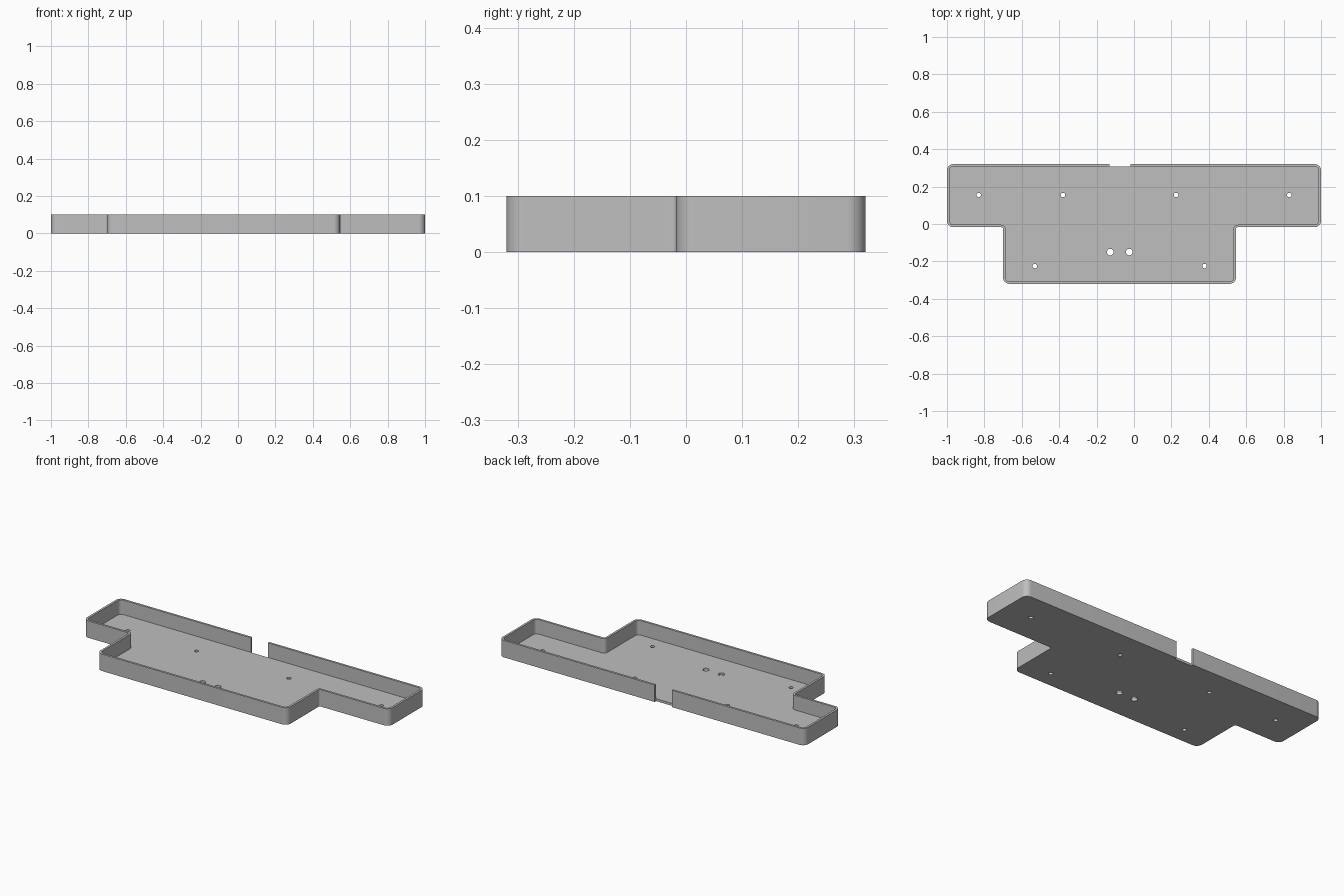
import bpy
import bmesh
import math
from mathutils import Vector, Matrix

if "Cube" in bpy.data.objects:
    bpy.data.objects.remove(bpy.data.objects["Cube"], do_unlink=True)

HEIGHT, FLOOR, WALL = 0.1, 0.014, 0.013
OUTER_R, NOOK_R, STEPS = 0.034, 0.01, 8

# Footprint corners, anticlockwise
CORNERS = [Vector(c) for c in (
    (-1, 0.32), (-1, -0.017), (-0.7, -0.017), (-0.7, -0.32),
    (0.545, -0.32), (0.545, -0.017), (1, -0.017), (1, 0.32))]


def outline(inset):
    """Rounded footprint moved inwards by inset."""
    points = []
    for i, corner in enumerate(CORNERS):
        d_in = (corner - CORNERS[i - 1]).normalized()
        d_out = (CORNERS[(i + 1) % len(CORNERS)] - corner).normalized()
        n_in, n_out = Vector((-d_in.y, d_in.x)), Vector((-d_out.y, d_out.x))
        turn = 1 if d_in.cross(d_out) > 0 else -1
        radius = OUTER_R - inset if turn > 0 else NOOK_R + inset
        centre = corner + (n_in + n_out) * (inset + turn * radius)
        for s in range(STEPS + 1):
            a = s / STEPS * math.pi / 2
            points.append(centre - turn * radius * (n_in * math.cos(a) + n_out * math.sin(a)))
    return points


def new_object(name, bm):
    bmesh.ops.recalc_face_normals(bm, faces=bm.faces)
    mesh = bpy.data.meshes.new(name)
    bm.to_mesh(mesh)
    bm.free()
    obj = bpy.data.objects.new(name, mesh)
    bpy.context.collection.objects.link(obj)
    return obj


# Tray: underside, outer wall, rim, inner wall, floor
bm = bmesh.new()
rings = [[bm.verts.new((p.x, p.y, z)) for p in outline(inset)]
         for inset, z in ((0, 0), (0, HEIGHT), (WALL, HEIGHT), (WALL, FLOOR))]
for low, high in zip(rings, rings[1:]):
    for i in range(len(low)):
        bm.faces.new((low[i - 1], low[i], high[i], high[i - 1]))
bm.faces.new(rings[0])
bm.faces.new(rings[-1])
tray = new_object("tray", bm)

# Cutters: screw holes, cable holes and the notch in the back wall
bm = bmesh.new()
screws = [(x, 0.155) for x in (-0.83, -0.38, 0.225, 0.83)] + [(-0.53, -0.225), (0.377, -0.225)]
cables = [(-0.127, -0.15), (-0.026, -0.15)]
for spots, radius in ((screws, 0.012), (cables, 0.0175)):
    for x, y in spots:
        bmesh.ops.create_cone(bm, cap_ends=True, segments=24, radius1=radius, radius2=radius,
                              depth=0.06, matrix=Matrix.Translation((x, y, 0)))
bmesh.ops.create_cube(bm, size=1, matrix=Matrix.Translation((-0.075, 0.3565, 0.05))
                      @ Matrix.Diagonal((0.112, 0.1, 0.2, 1)))
cutter = new_object("hole_cutter", bm)
cutter.hide_render = True

cut = tray.modifiers.new("holes", "BOOLEAN")
cut.operation, cut.solver, cut.object = "DIFFERENCE", "EXACT", cutter
bpy.ops.object.select_all(action="DESELECT")
bpy.context.view_layer.objects.active = tray
tray.select_set(True)
bpy.ops.object.modifier_apply(modifier=cut.name)
bpy.data.objects.remove(cutter, do_unlink=True)

# Plain grey throughout
grey = bpy.data.materials.new("light grey")
grey.use_nodes = True
colour = (0.52, 0.52, 0.52, 1)
grey.diffuse_color = colour
grey.node_tree.nodes["Principled BSDF"].inputs["Base Color"].default_value = colour
tray.data.materials.clear()
tray.data.materials.append(grey)

bpy.ops.object.shade_smooth_by_angle(angle=math.radians(30))
